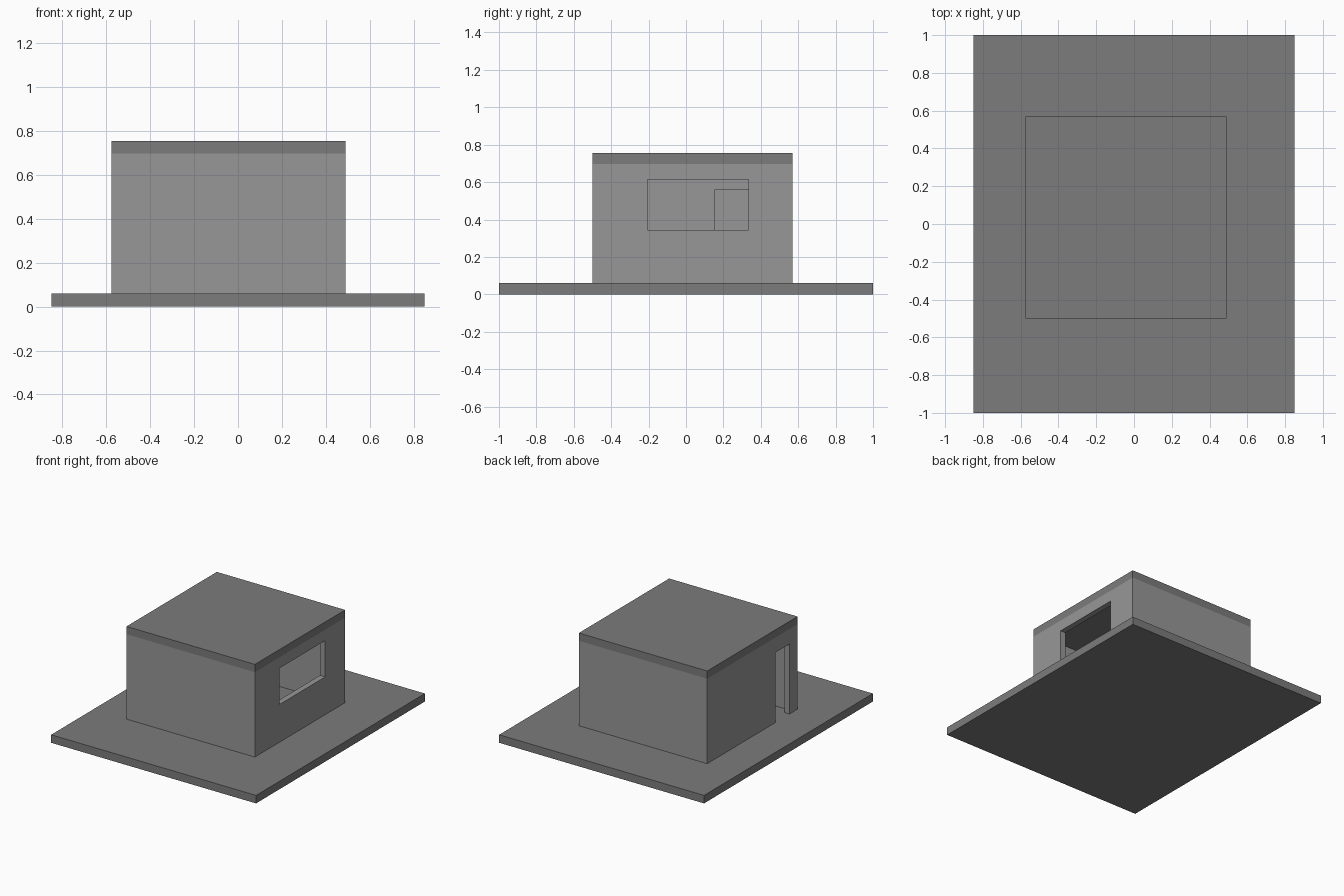
import bpy, bmesh
from mathutils import Vector

if "Cube" in bpy.data.objects:
    bpy.data.objects.remove(bpy.data.objects["Cube"])


def grey(name, value):
    mat = bpy.data.materials.new(name)
    mat.diffuse_color = (value, value, value, 1)
    mat.use_nodes = True
    mat.node_tree.nodes["Principled BSDF"].inputs["Base Color"].default_value = mat.diffuse_color
    return mat


DARK, MID = grey("dark_grey", 0.2), grey("mid_grey", 0.31)


def box(name, lo, hi, mat=None):
    """Box spanning two opposite corners."""
    lo, hi = Vector(lo), Vector(hi)
    bm = bmesh.new()
    bmesh.ops.create_cube(bm, size=1)
    bmesh.ops.scale(bm, vec=hi - lo, verts=bm.verts)
    bmesh.ops.translate(bm, vec=(lo + hi) / 2, verts=bm.verts)
    mesh = bpy.data.meshes.new(name)
    bm.to_mesh(mesh)
    bm.free()
    if mat:
        mesh.materials.append(mat)
    obj = bpy.data.objects.new(name, mesh)
    bpy.context.collection.objects.link(obj)
    return obj


def cut(obj, lo, hi):
    """Cut a box-shaped opening and drop the cutter."""
    cutter = box("cutter", lo, hi)
    cutter.hide_render = True
    mod = obj.modifiers.new("opening", 'BOOLEAN')
    mod.operation = 'DIFFERENCE'
    mod.solver = 'EXACT'
    mod.object = cutter
    bpy.context.view_layer.objects.active = obj
    bpy.ops.object.modifier_apply(modifier=mod.name)
    bpy.data.objects.remove(cutter)


X0, X1, Y0, Y1 = -0.575, 0.49, -0.5, 0.57     # house footprint
FLOOR, EAVE, TOP = 0.06, 0.697, 0.755
T = 0.043                                     # wall thickness

# Ground slab and flat roof
box("ground_slab", (-0.85, -1, 0), (0.85, 1, FLOOR), DARK)
box("flat_roof", (X0, Y0, EAVE), (X1, Y1, TOP), DARK)

# Outer walls: hollow shell with a side window and a doorway
walls = box("outer_walls", (X0, Y0, FLOOR), (X1, Y1, EAVE), MID)
cut(walls, (X0 + T, Y0 + T, FLOOR - 0.1), (X1 - T, Y1 - T, EAVE + 0.1))
cut(walls, (X1 - 0.1, -0.207, 0.343), (X1 + 0.1, 0.333, 0.615))
cut(walls, (X0 - 0.1, -0.405, FLOOR - 0.1), (X0 + 0.1, -0.24, 0.585))

# Inner partition with its own doorway, seen through the window
partition = box("inner_partition", (-0.24, Y0 + T, FLOOR), (-0.2, Y1 - T, EAVE), MID)
cut(partition, (-0.4, 0.153, FLOOR - 0.1), (0, 0.335, 0.558))
